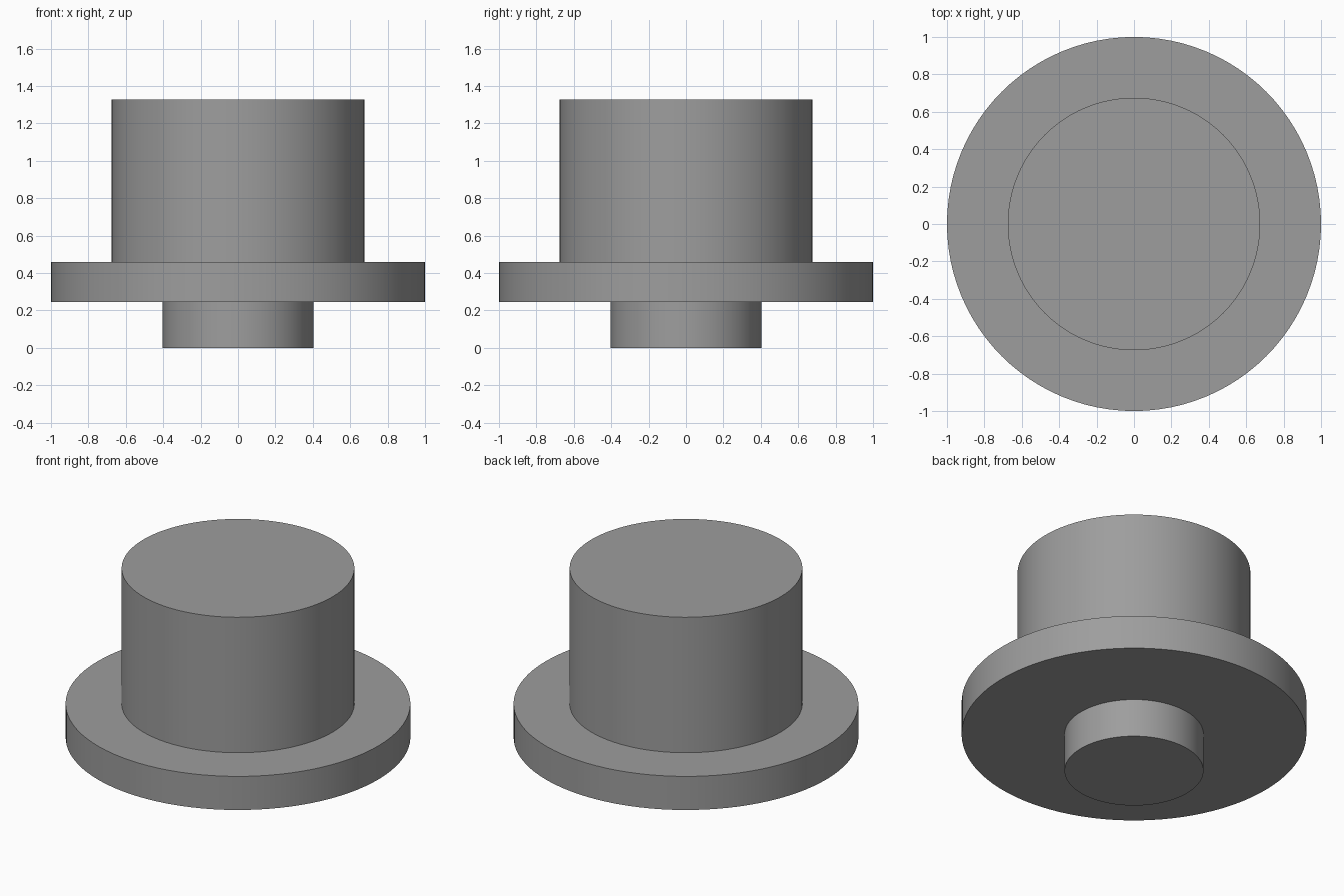
import bpy

cube = bpy.data.objects.get("Cube")
if cube:
    bpy.data.objects.remove(cube, do_unlink=True)

# Single plain grey for the whole turned piece
GREY = (0.34, 0.34, 0.34, 1.0)
grey = bpy.data.materials.new("plain_grey")
grey.use_nodes = True
grey.diffuse_color = GREY
grey.node_tree.nodes["Principled BSDF"].inputs["Base Color"].default_value = GREY


def disc(name, radius, bottom, top):
    """Upright round section between two heights."""
    bpy.ops.mesh.primitive_cylinder_add(
        vertices=96, radius=radius, depth=top - bottom,
        location=(0, 0, (bottom + top) / 2))
    part = bpy.context.object
    part.name = part.data.name = name
    part.data.materials.append(grey)
    bpy.ops.object.shade_smooth_by_angle()
    return part


# Narrow stem, wide flange and tall body, stacked on one axis
STEM_TOP, FLANGE_TOP, BODY_TOP = 0.245, 0.46, 1.327
disc("stem", 0.403, 0, STEM_TOP)
disc("flange", 1.0, STEM_TOP, FLANGE_TOP)
disc("body", 0.675, FLANGE_TOP, BODY_TOP)
